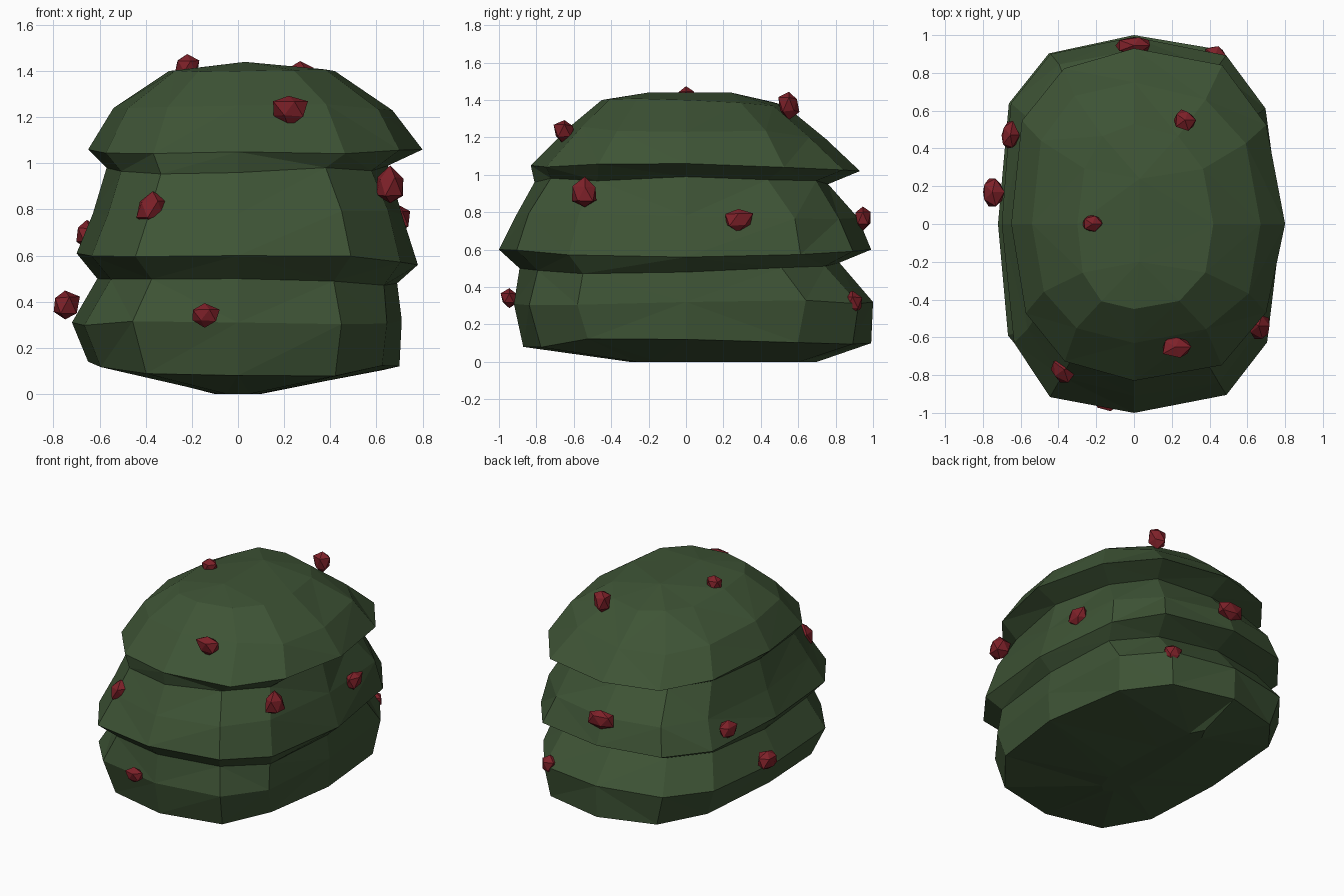
import bpy, bmesh, math, random
from mathutils import Vector

if "Cube" in bpy.data.objects:
    bpy.data.objects.remove(bpy.data.objects["Cube"])

random.seed(4)

def material(name, rgb):
    m = bpy.data.materials.new(name)
    m.diffuse_color = (*rgb, 1)
    m.use_nodes = True
    m.node_tree.nodes["Principled BSDF"].inputs["Base Color"].default_value = m.diffuse_color
    return m

GREEN = material("leaf_green", (0.048, 0.088, 0.036))
RED = material("berry_red", (0.21, 0.015, 0.022))

def finish(bm, name, mat):
    bmesh.ops.recalc_face_normals(bm, faces=bm.faces)
    me = bpy.data.meshes.new(name)
    bm.to_mesh(me)
    bm.free()
    me.materials.append(mat)
    ob = bpy.data.objects.new(name, me)
    bpy.context.collection.objects.link(ob)
    return ob

# Bush rings: x left, x right, y front, y back | z left, right, front, back | squareness
RINGS = [
    (-.10, .10, -.30, .70, .00, .00, .00, .00, 2.0),
    (-.65, .70, -.87, .99, .14, .12, .08, .10, 2.8),
    (-.72, .71, -.92, 1.0, .31, .32, .31, .32, 3.0),
    (-.61, .69, -.89, .82, .50, .48, .50, .53, 2.8),
    (-.70, .78, -1.0, .99, .61, .56, .60, .60, 3.0),
    (-.63, .71, -.91, .92, .78, .78, .78, .77, 2.9),
    (-.57, .65, -.81, .76, .98, .99, .96, .95, 2.6),
    (-.65, .80, -.83, .93, 1.06, 1.06, 1.05, 1.02, 2.5),
    (-.54, .67, -.63, .75, 1.24, 1.23, 1.25, 1.19, 2.5),
    (-.30, .42, -.45, .53, 1.40, 1.40, 1.40, 1.37, 2.4),
]
SIDES = 12

def ring_point(ring, k, i):
    xl, xr, yf, yb, zl, zr, zf, zb, n = ring
    a = 2 * math.pi * i / SIDES
    c, s = math.cos(a), math.sin(a)
    x = abs(c) ** (2 / n) * (xr if c > 0 else xl)
    y = abs(s) ** (2 / n) * (yb if s > 0 else yf)
    z = c * c * (zr if c > 0 else zl) + s * s * (zb if s > 0 else zf)
    if k and i % 3:  # irregular hand-cut look away from the main axes
        f = random.uniform(.98, 1.025)
        x, y, z = x * f, y * f, z + random.uniform(-.015, .015)
    return x, y, z

bm = bmesh.new()
loops = [[bm.verts.new(ring_point(r, k, i)) for i in range(SIDES)]
         for k, r in enumerate(RINGS)]
for lo, hi in zip(loops, loops[1:]):
    for i in range(SIDES):
        j = (i + 1) % SIDES
        bm.faces.new((lo[i], lo[j], hi[j], hi[i]))
bm.faces.new(loops[0][::-1])
# Crown: a short ridge of two points closing the top
front, back = (bm.verts.new((.03, y, 1.44)) for y in (-.2, .24))
for i in range(SIDES):
    mid = front if i >= SIDES // 2 else back
    bm.faces.new((loops[-1][i], loops[-1][(i + 1) % SIDES], mid))
bm.faces.new((loops[-1][0], back, front))
bm.faces.new((loops[-1][SIDES // 2], front, back))
bmesh.ops.triangulate(bm, faces=[f for f in bm.faces if len(f.verts) == 4],
                      quad_method='SHORT_EDGE')
finish(bm, "bush", GREEN)

# Berries: centre, half sizes
BERRIES = [
    ((-.22, .00, 1.42), (.055, .05, .055)),
    ((.27, .55, 1.375), (.06, .06, .08)),
    ((.22, -.65, 1.235), (.085, .065, .07)),
    ((-.37, -.77, .80), (.075, .075, .075)),
    ((-.145, -.945, .34), (.07, .05, .055)),
    ((-.75, .17, .385), (.065, .085, .075)),
    ((.66, -.54, .90), (.07, .075, .085)),
    ((.70, .28, .76), (.05, .085, .07)),
    ((-.655, .47, .69), (.05, .085, .065)),
    ((.00, .945, .77), (.10, .05, .07)),
    ((.43, .89, .315), (.065, .065, .07)),
]
for n, (loc, size) in enumerate(BERRIES):
    bm = bmesh.new()
    bmesh.ops.create_icosphere(bm, subdivisions=1, radius=1)
    for v in bm.verts:
        f = random.uniform(.82, 1.12)
        v.co = Vector(p + s * q * f for p, s, q in zip(loc, size, v.co))
    finish(bm, f"berry_{n + 1}", RED)
